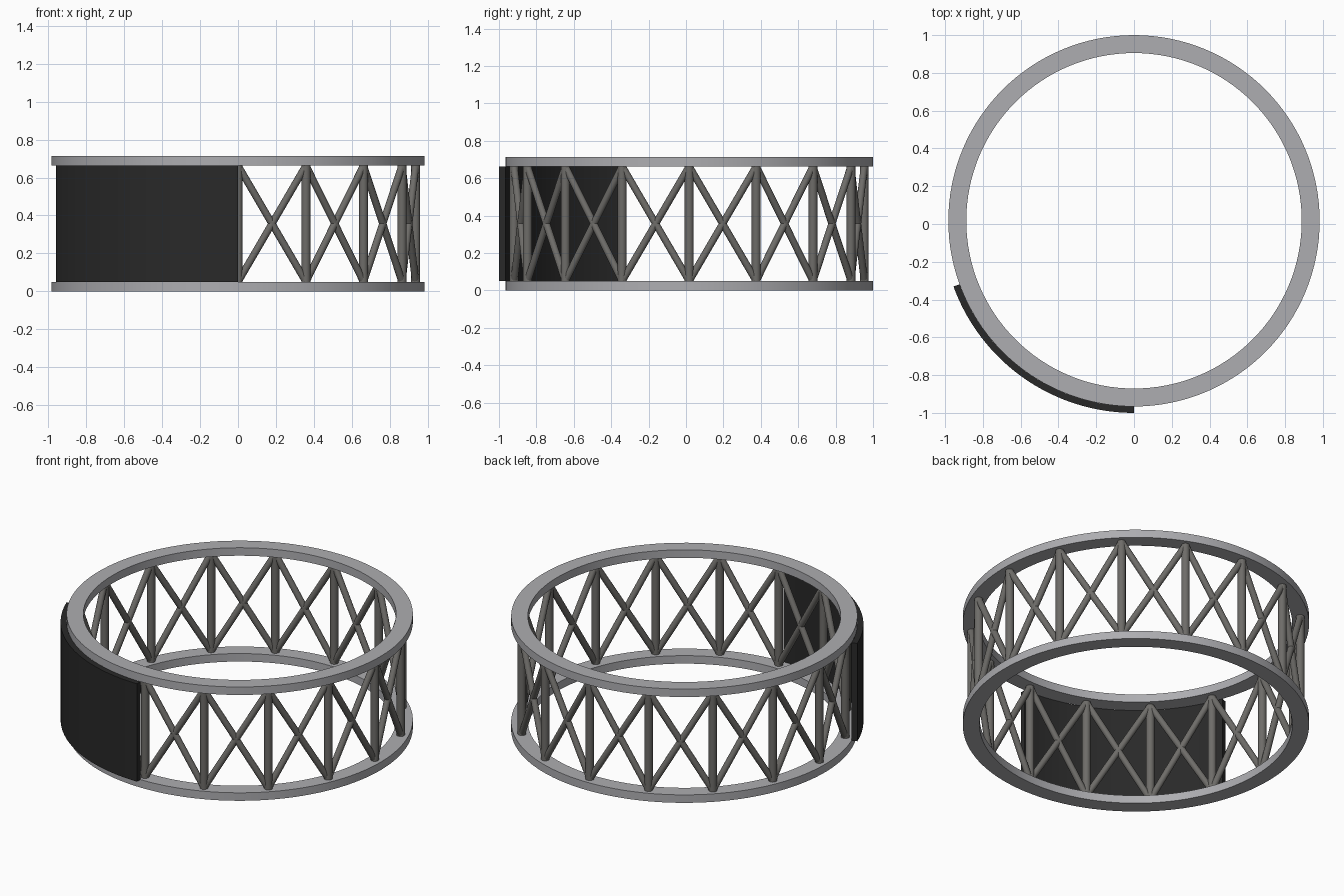
import bpy
import bmesh
from math import cos, sin, radians, tau
from mathutils import Vector

if "Cube" in bpy.data.objects:
    bpy.data.objects.remove(bpy.data.objects["Cube"], do_unlink=True)

CENTRE = Vector((0, 0.017, 0))
RING_IN, RING_OUT, PANEL_OUT = 0.888, 0.983, 1.017
LOW, HIGH, TOP = 0.05, 0.663, 0.713
POST_R, BAYS = 0.936, 16


def material(name, colour):
    m = bpy.data.materials.new(name)
    m.use_nodes = True
    m.diffuse_color = (*colour, 1)
    bsdf = m.node_tree.nodes["Principled BSDF"]
    bsdf.inputs["Base Color"].default_value = (*colour, 1)
    bsdf.inputs["Roughness"].default_value = 0.6
    return m


ring_grey = material("light_grey", (0.42, 0.42, 0.44))
strut_grey = material("warm_dark_grey", (0.155, 0.15, 0.14))
panel_black = material("near_black", (0.022, 0.022, 0.022))


def finish(name, bm, mat):
    bmesh.ops.recalc_face_normals(bm, faces=bm.faces)
    mesh = bpy.data.meshes.new(name)
    bm.to_mesh(mesh)
    bm.free()
    mesh.materials.append(mat)
    ob = bpy.data.objects.new(name, mesh)
    ob.location = CENTRE
    bpy.context.collection.objects.link(ob)
    bpy.ops.object.select_all(action="DESELECT")
    ob.select_set(True)
    bpy.context.view_layer.objects.active = ob
    bpy.ops.object.shade_smooth_by_angle(angle=radians(35))
    return ob


def polar(r, a, z):
    return Vector((r * cos(a), r * sin(a), z))


def band(name, r_in, r_out, z0, z1, start, sweep, steps, mat):
    """Rectangular section swept around the z axis, closed or capped."""
    closed = sweep >= tau
    bm = bmesh.new()
    section = ((r_in, z0), (r_out, z0), (r_out, z1), (r_in, z1))
    loops = [[bm.verts.new(polar(r, start + sweep * i / steps, z)) for r, z in section]
             for i in range(steps if closed else steps + 1)]
    for i in range(steps):
        a, b = loops[i], loops[(i + 1) % len(loops)]
        for j in range(4):
            k = (j + 1) % 4
            bm.faces.new((a[j], a[k], b[k], b[j]))
    if not closed:
        bm.faces.new(loops[0])
        bm.faces.new(loops[-1])
    return finish(name, bm, mat)


def add_rod(bm, a, b, radius):
    axis = b - a
    turn = Vector((0, 0, 1)).rotation_difference(axis).to_matrix().to_4x4()
    turn.translation = (a + b) / 2
    bmesh.ops.create_cone(bm, cap_ends=True, segments=20, radius1=radius,
                          radius2=radius, depth=axis.length, matrix=turn)


# Two flat rings
band("bottom_ring", RING_IN, RING_OUT, 0, LOW, 0, tau, 128, ring_grey)
band("top_ring", RING_IN, RING_OUT, HIGH, TOP, 0, tau, 128, ring_grey)

# Upright posts and crossed braces between them
posts, braces = bmesh.new(), bmesh.new()
for i in range(BAYS):
    a, b = tau * i / BAYS, tau * (i + 1) / BAYS
    add_rod(posts, polar(POST_R, a, LOW), polar(POST_R, a, HIGH), 0.024)
    add_rod(braces, polar(POST_R, a, LOW), polar(POST_R, b, HIGH), 0.019)
    add_rod(braces, polar(POST_R, b, LOW), polar(POST_R, a, HIGH), 0.019)
finish("upright_posts", posts, strut_grey)
finish("cross_braces", braces, strut_grey)

# Curved cladding panel over the front right
band("curved_panel", RING_OUT, PANEL_OUT, LOW, HIGH, radians(200), radians(70), 36, panel_black)
